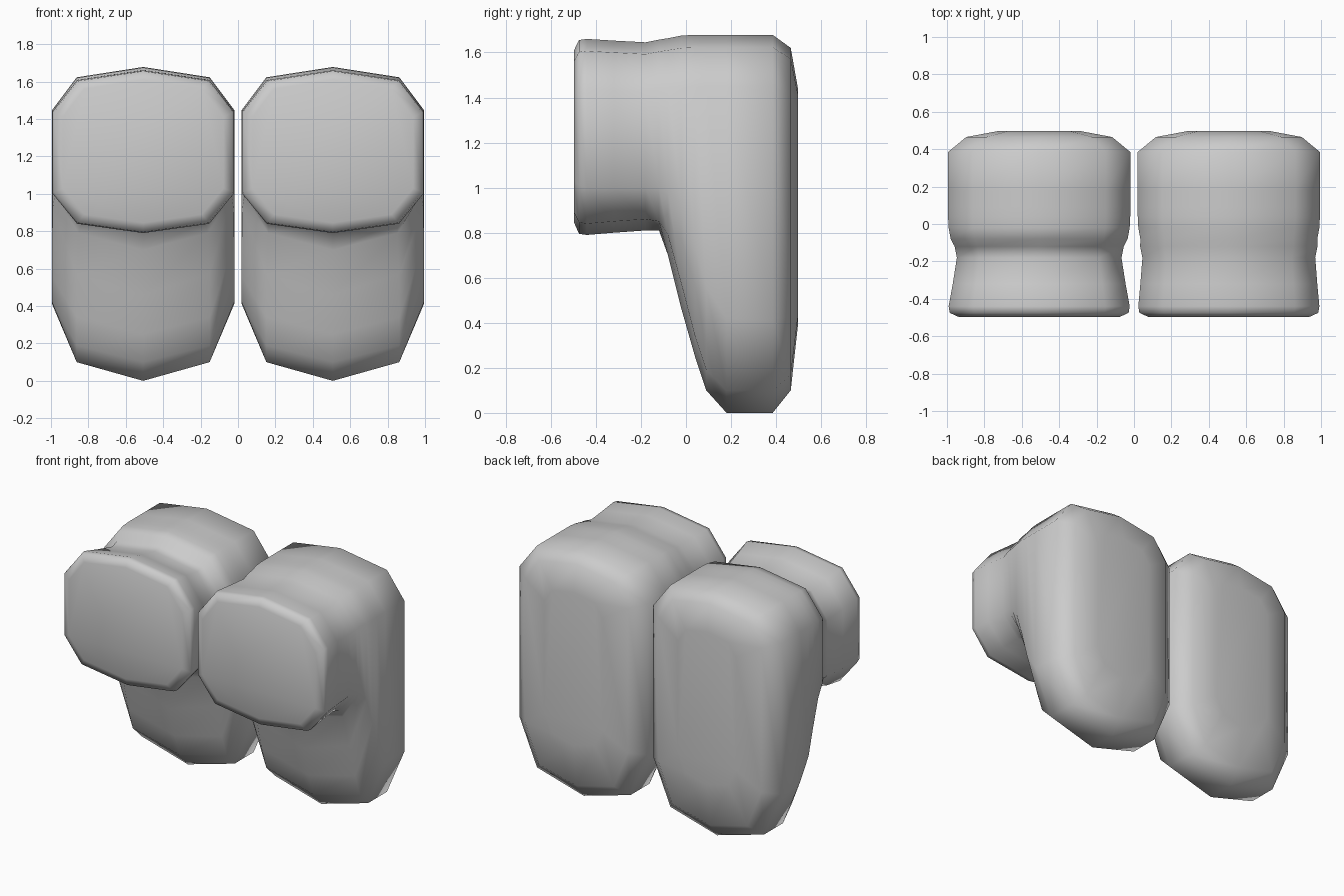
import bpy, bmesh


def section(bm, y, w, top, shoulder, b0, b1, b2):
    """Ten-sided upright section: crown, two shoulder points, two lower points, base."""
    right = [(0.73 * w, top - 0.24 * shoulder), (w, top - shoulder), (w, b2), (0.73 * w, b1)]
    pts = [(0, top)] + right + [(0, b0)] + [(-x, z) for x, z in reversed(right)]
    return [bm.verts.new((x, y, z)) for x, z in pts]


def build_boot(name, cx, waist):
    # sections from the front face to the back: y, half width, top, shoulder, lower heights
    wy, ww, wt, wb = waist
    rows = [
        (-0.497, 0.43, 1.61, 0.20, 0.845, 0.89, 1.03),
        (-0.475, 0.478, 1.655, 0.22, 0.795, 0.845, 1.01),
        (-0.44, 0.484, 1.66, 0.22, 0.79, 0.84, 1.0),
        (-0.32, (0.484 + ww) / 2, (1.66 + wt) / 2, 0.22, (0.79 + wb) / 2, 0.85, 1.0),
        (wy, ww, wt, 0.22, wb, wb + 0.05, 1.0),
        (-0.12, ww + 0.012, wt + 0.012, 0.22, 0.81, 0.85, 1.0),
        (-0.08, 0.473, 1.663, 0.22, 0.70, 0.79, 0.99),
        (-0.02, 0.484, 1.675, 0.23, 0.46, 0.57, 0.92),
        (0.04, 0.487, 1.678, 0.23, 0.25, 0.34, 0.74),
        (0.09, 0.487, 1.678, 0.23, 0.10, 0.19, 0.56),
        (0.18, 0.487, 1.678, 0.23, 0.0, 0.10, 0.42),
        (0.385, 0.487, 1.678, 0.23, 0.0, 0.10, 0.41),
        (0.465, 0.39, 1.62, 0.20, 0.10, 0.17, 0.43),
        (0.497, 0.22, 1.44, 0.12, 0.39, 0.43, 0.55),
    ]
    bm = bmesh.new()
    rings = [section(bm, *r) for r in rows]
    for a, b in zip(rings, rings[1:]):
        for i in range(10):
            j = (i + 1) % 10
            bm.faces.new((a[i], a[j], b[j], b[i]))
    bm.faces.new(rings[0])
    bm.faces.new(rings[-1])
    bmesh.ops.recalc_face_normals(bm, faces=bm.faces[:])
    for f in bm.faces:
        f.smooth = True
    mesh = bpy.data.meshes.new(name)
    bm.to_mesh(mesh)
    bm.free()
    ob = bpy.data.objects.new(name, mesh)
    ob.location.x = cx
    bpy.context.collection.objects.link(ob)


# The left piece is pinched more behind its front end than the right one
build_boot("left_boot", -0.507, (-0.18, 0.44, 1.60, 0.84))
build_boot("right_boot", 0.507, (-0.18, 0.462, 1.645, 0.81))
